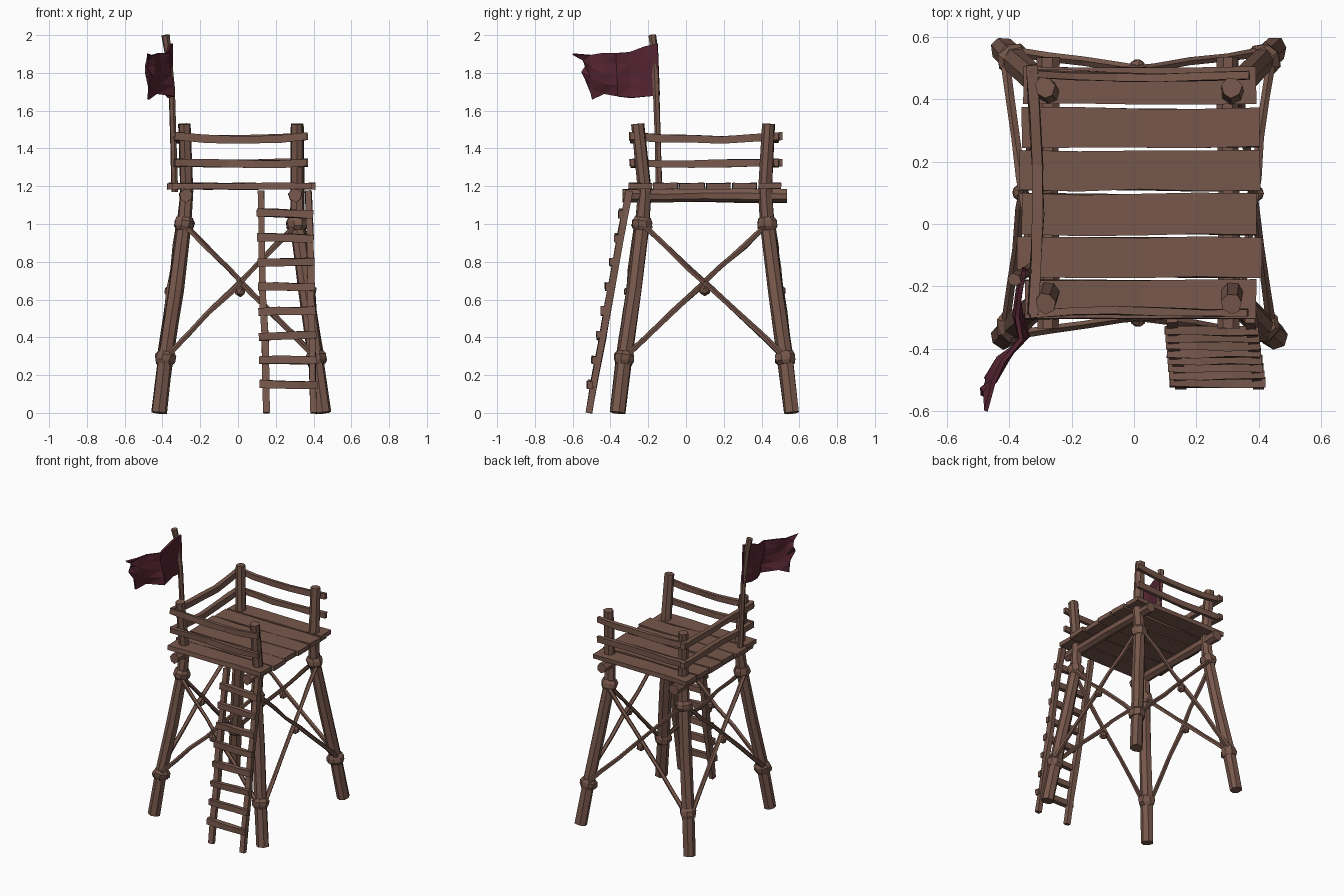
import bpy, bmesh, math, random
from mathutils import Vector

if "Cube" in bpy.data.objects:
    bpy.data.objects.remove(bpy.data.objects["Cube"])

random.seed(7)


def material(name, rgb):
    m = bpy.data.materials.new(name)
    m.diffuse_color = (*rgb, 1)
    m.use_nodes = True
    m.node_tree.nodes["Principled BSDF"].inputs["Base Color"].default_value = m.diffuse_color
    return m


WOOD = material("brown wood", (0.185, 0.097, 0.072))
CLOTH = material("maroon cloth", (0.090, 0.018, 0.032))


def finish(bm, name, mat):
    bmesh.ops.recalc_face_normals(bm, faces=bm.faces)
    me = bpy.data.meshes.new(name)
    bm.to_mesh(me)
    bm.free()
    me.materials.append(mat)
    ob = bpy.data.objects.new(name, me)
    bpy.context.collection.objects.link(ob)
    return ob


def sweep(name, pts, profile, scales=None, jitter=0.003, up=(0, 0, 1)):
    """Sweep a 2D profile (side, up) along points with a little hand-hewn wobble."""
    pts = [Vector(p) for p in pts]
    bm = bmesh.new()
    rings = []
    for i, p in enumerate(pts):
        t = (pts[min(i + 1, len(pts) - 1)] - pts[max(i - 1, 0)]).normalized()
        side = t.cross(Vector(up)).normalized()
        top = side.cross(t)
        s = scales[i] if scales else 1
        rings.append([bm.verts.new(p + (side * (a * s + random.uniform(-jitter, jitter))
                                        + top * (b * s + random.uniform(-jitter, jitter))))
                      for a, b in profile])
    n = len(profile)
    for r0, r1 in zip(rings, rings[1:]):
        for k in range(n):
            bm.faces.new((r0[k], r0[(k + 1) % n], r1[(k + 1) % n], r1[k]))
    bm.faces.new(rings[0])
    bm.faces.new(rings[-1])
    return finish(bm, name, WOOD)


def circle(r, n=7):
    return [(r * math.cos(math.tau * k / n + .3), r * math.sin(math.tau * k / n + .3)) for k in range(n)]


def rect(w, h):
    return [(-w / 2, -h / 2), (w / 2, -h / 2), (w / 2, h / 2), (-w / 2, h / 2)]


def path(a, b, n, wobble=0.0, sag=(0, 0, 0)):
    """Points from a to b, wobbling and sagging between the ends."""
    a, b, sag = Vector(a), Vector(b), Vector(sag)
    out = []
    for i in range(n + 1):
        f = i / n
        p = a.lerp(b, f) + sag * math.sin(math.pi * f)
        if 0 < i < n:
            p += Vector([random.uniform(-wobble, wobble) for _ in range(3)])
        out.append(p)
    return out


# Legs: splayed below the deck, upright posts above it
HEIGHTS = (0, .29, .65, 1.0, 1.17, 1.53)
XS = {"left": (-.42, -.385, -.33, -.285, -.272, -.285), "right": (.45, .412, .36, .312, .315, .313)}
YS = {"front": (-.36, -.327, -.275, -.232, -.217, -.255), "back": (.56, .525, .475, .43, .42, .438)}


def leg_point(sx, sy, i):
    return Vector((XS[sx][i], YS[sy][i], HEIGHTS[i]))


for sx in XS:
    for sy in YS:
        pts = [leg_point(sx, sy, i) for i in range(6)]
        sweep(f"{sy}_{sx}_leg", pts, circle(.042), (1, 1.02, 1, .95, .88, .8), .003, (0, 1, 0))
        # Rope lashings round the leg
        for i in (1, 3):
            c = leg_point(sx, sy, i)
            d = (leg_point(sx, sy, i + 1) - leg_point(sx, sy, i - 1)).normalized()
            sweep(f"{sy}_{sx}_lashing", [c + d * h for h in (-.034, -.014, .014, .034)],
                  circle(.05, 8), (.9, 1.13, 1.1, .88), .005, (0, 1, 0))

# Cross braces with a knot on all four sides
SIDES = {"front": (("left", "front"), ("right", "front"), (0, -.028, 0)),
         "back": (("left", "back"), ("right", "back"), (0, .028, 0)),
         "left": (("left", "front"), ("left", "back"), (-.028, 0, 0)),
         "right": (("right", "front"), ("right", "back"), (.028, 0, 0))}
for side, (a, b, off) in SIDES.items():
    off = Vector(off)
    mids = []
    for p, q in ((a, b), (b, a)):
        lo, hi = leg_point(*p, 1) + off, leg_point(*q, 3) + off
        pts = path(lo, hi, 6, .005)
        mids.append(pts[3])
        sweep(f"{side}_brace", pts, circle(.015, 5), (1.1, 1, .95, 1, .9, 1, .95), .002)
    bm = bmesh.new()
    bmesh.ops.create_icosphere(bm, subdivisions=1, radius=.03)
    finish(bm, f"{side}_knot", WOOD).location = (mids[0] + mids[1]) / 2

# Deck beams
for x, nm in ((-.275, "left"), (.303, "right")):
    sweep(f"{nm}_deck_beam", path((x, -.335, 1.152), (x, .535, 1.15), 4, .003), circle(.036))

# Deck planks
for y0, y1, x0, x1 in ((-.305, -.18, -.35, .392), (-.172, -.043, -.375, .41), (-.035, .097, -.36, .393),
                       (.108, .236, -.368, .405), (.246, .372, -.36, .402), (.387, .503, -.355, .392)):
    y = (y0 + y1) / 2
    sweep("deck_plank", path((x0, y, 1.2), (x1, y, 1.2), 4, .002), rect(y1 - y0, .032), None, .003)

# Guard rails on three sides; the right side stays open
for z, sag in ((1.465, -.018), (1.325, -.006)):
    sweep("front_guard_rail", path((-.335, -.288, z), (.365, -.285, z), 5, .005, (0, .008, sag)), rect(.024, .04))
    sweep("back_guard_rail", path((-.335, .482, z), (.37, .478, z), 5, .005, (0, -.008, sag)), rect(.026, .04))
    sweep("left_guard_rail", path((-.325, -.29, z), (-.33, .51, z), 5, .005, (.02, 0, sag)), rect(.034, .04))

# Ladder leaning on the front
for xb, xt, nm in ((.15, .122, "left"), (.4, .372, "right")):
    sweep(f"{nm}_ladder_stringer", path((xb, -.515, 0), (xt, -.3, 1.175), 6, .004),
          rect(.034, .036), None, .003, (0, 1, 0))
for i in range(8):
    z = .15 + i * .1295
    f = z / 1.175
    y = -.515 + .215 * f - .02
    x0, x1 = .117 - .02 * f, .425 - .03 * f
    t = random.uniform(-.006, .006)
    sweep("ladder_rung", path((x0, y, z + t), (x1, y, z - t), 3, .003), rect(.03, .042), None, .003)

# Flag pole
sweep("flag_pole", [(-.335, -.142, 1.17), (-.342, -.148, 1.45), (-.35, -.158, 1.72), (-.372, -.168, 1.92),
                    (-.384, -.178, 2.0)], circle(.018, 6), (1, .9, .95, 1.05, 1.2), .002, (0, 1, 0))

# Tattered flag: columns of (x, y, top z, bottom z), rippled down its height
COLS = ((-.352, -.15, 1.955, 1.68), (-.366, -.22, 1.94, 1.675), (-.375, -.30, 1.91, 1.668),
        (-.362, -.37, 1.905, 1.675), (-.42, -.44, 1.905, 1.69), (-.45, -.505, 1.895, 1.66),
        (-.475, -.57, 1.90, 1.77))
ROWS = 4
bm = bmesh.new()
grid = []
for c, (x, y, zt, zb) in enumerate(COLS):
    col = []
    for r in range(ROWS + 1):
        f = r / ROWS
        amp = .028 * min(1, c / 3)
        yy = y + (0 if c < 6 else (-.03, .025, .035, .01, .03)[r])
        col.append(bm.verts.new((x + amp * math.sin(c * 1.5 + f * 4) * f, yy + f * .01, zt + (zb - zt) * f)))
    grid.append(col)
for c in range(len(COLS) - 1):
    for r in range(ROWS):
        bm.faces.new((grid[c][r], grid[c + 1][r], grid[c + 1][r + 1], grid[c][r + 1]))
bmesh.ops.triangulate(bm, faces=bm.faces)
flag = finish(bm, "flag", CLOTH)
mod = flag.modifiers.new("thickness", "SOLIDIFY")
mod.thickness = .014
mod.offset = 0
